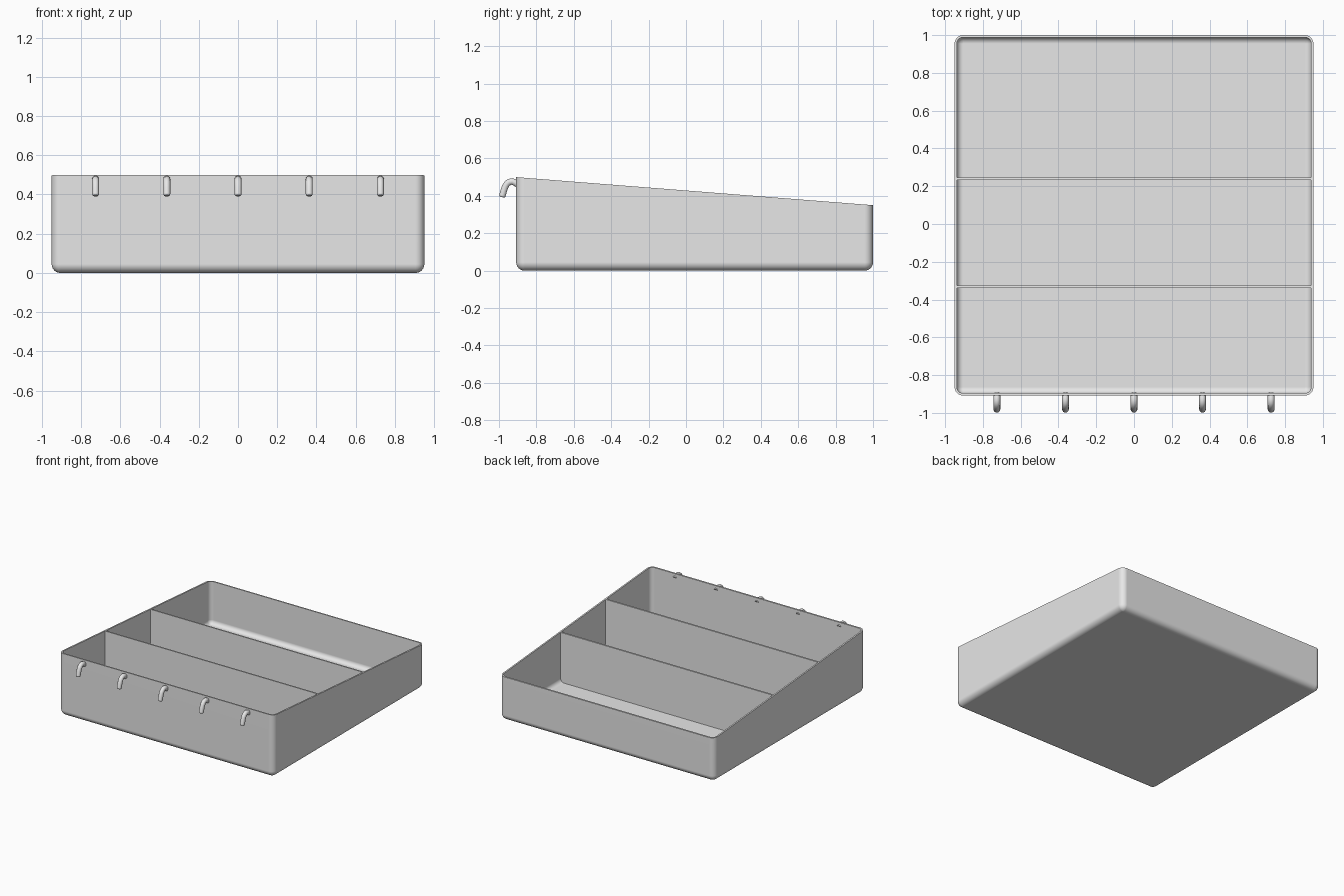
import bpy, bmesh, math
from mathutils import Vector

cube = bpy.data.objects.get("Cube")
if cube:
    bpy.data.objects.remove(cube, do_unlink=True)

W = 0.95                  # half width
Y0, Y1 = -0.908, 1.0      # front and back of the tray
H0, H1 = 0.5, 0.35        # rim height at front and back
R, T = 0.045, 0.012       # corner radius, wall thickness
SEG = 6

grey = bpy.data.materials.new("light grey")
grey.use_nodes = True
grey.diffuse_color = (0.8, 0.8, 0.8, 1)
grey.node_tree.nodes["Principled BSDF"].inputs["Base Color"].default_value = (0.8, 0.8, 0.8, 1)


def rim(y):
    return H0 + (H1 - H0) * (y - Y0) / (Y1 - Y0)


def finish(bm, name):
    bmesh.ops.remove_doubles(bm, verts=bm.verts, dist=1e-5)
    bmesh.ops.recalc_face_normals(bm, faces=bm.faces)
    mesh = bpy.data.meshes.new(name)
    bm.to_mesh(mesh)
    bm.free()
    mesh.materials.append(grey)
    ob = bpy.data.objects.new(name, mesh)
    bpy.context.collection.objects.link(ob)
    bpy.ops.object.select_all(action='DESELECT')
    ob.select_set(True)
    bpy.context.view_layer.objects.active = ob
    bpy.ops.object.shade_smooth_by_angle(angle=math.radians(40))
    mod = ob.modifiers.new("Weighted normals", 'WEIGHTED_NORMAL')
    mod.keep_sharp = True
    return ob


def bridge(bm, a, b):
    n = len(a)
    for i in range(n):
        j = (i + 1) % n
        bm.faces.new((a[i], a[j], b[j], b[i]))


# Tray: rounded rectangles lofted up the outside, over the rim, down the inside
def ring(bm, inset, z=None):
    r = max(R - inset, 0.0005)
    verts = []
    for q, (sx, sy) in enumerate(((1, 1), (-1, 1), (-1, -1), (1, -1))):
        cx = sx * (W - inset - r)
        cy = Y1 - inset - r if sy > 0 else Y0 + inset + r
        for k in range(SEG + 1):
            a = (q + k / SEG) * math.pi / 2
            x, y = cx + r * math.cos(a), cy + r * math.sin(a)
            verts.append(bm.verts.new((x, y, rim(y) if z is None else z)))
    return verts


def fillet(inset):
    r = R - inset
    for k in range(SEG + 1):
        a = k / SEG * math.pi / 2
        yield R - r * math.sin(a), R - r * math.cos(a)


bm = bmesh.new()
rings = [ring(bm, d, z) for d, z in fillet(0)]
rings += [ring(bm, 0), ring(bm, T)]
rings += [ring(bm, d, z) for d, z in reversed(list(fillet(T)))]
for a, b in zip(rings, rings[1:]):
    bridge(bm, a, b)
bm.faces.new(rings[0])
bm.faces.new(rings[-1])
finish(bm, "tray")


# Dividers: upright panels whose lower corners follow the tray
def divider(name, y):
    bm = bmesh.new()
    half = [(W - d, z) for d, z in fillet(T / 2)]
    sides = []
    for yy in (y - T / 2, y + T / 2):
        outline = half + [(W - T / 2, rim(yy))]
        outline += [(-x, z) for x, z in reversed(outline)]
        sides.append([bm.verts.new((x, yy, z)) for x, z in outline])
    bridge(bm, *sides)
    for s in sides:
        bm.faces.new(s)
    finish(bm, name)


divider("front_divider", -0.332)
divider("back_divider", 0.24)

# Hooks: bent round bars with rounded tips
PATH = [Vector((0, y, z)) for y, z in (
    (-0.9, 0.461), (-0.914, 0.471), (-0.93, 0.477), (-0.945, 0.474),
    (-0.957, 0.465), (-0.966, 0.451), (-0.973, 0.432), (-0.981, 0.404))]


def hook(name, x, radius=0.018, sides=14):
    bm = bmesh.new()
    loops = []
    stations = []
    for i, p in enumerate(PATH):
        t = (PATH[min(i + 1, len(PATH) - 1)] - PATH[max(i - 1, 0)]).normalized()
        stations.append((p, t, radius))
    end, t, _ = stations[-1]
    for k in range(1, 4):     # softened tip
        a = k / 4 * math.pi / 2
        stations.append((end + t * 0.012 * math.sin(a), t, radius * (0.5 + 0.5 * math.cos(a))))
    for p, t, r in stations:
        n = t.cross(Vector((1, 0, 0)))
        loop = []
        for s in range(sides):
            a = s / sides * 2 * math.pi
            loop.append(bm.verts.new(p + Vector((x + r * math.cos(a), 0, 0)) + n * r * math.sin(a)))
        loops.append(loop)
    for a, b in zip(loops, loops[1:]):
        bridge(bm, a, b)
    bm.faces.new(loops[0])
    bm.faces.new(loops[-1])
    finish(bm, name)


for i in range(5):
    hook(f"hook_{i + 1}", (i - 2) * 0.363)
